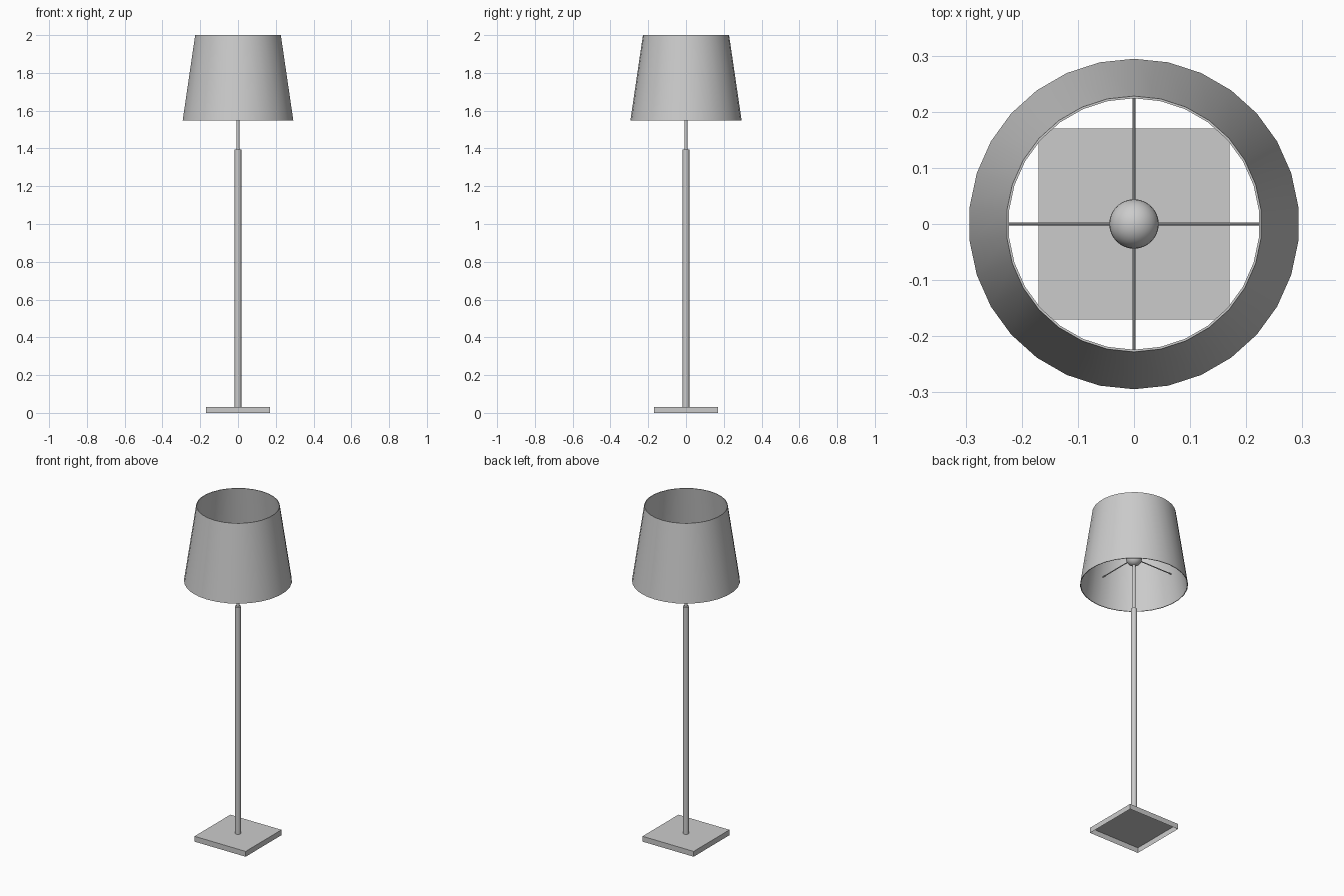
import bpy, bmesh, math
from mathutils import Matrix, Vector

cube = bpy.data.objects.get("Cube")
if cube:
    bpy.data.objects.remove(cube, do_unlink=True)

grey = bpy.data.materials.new("plain_grey")
grey.use_nodes = True
GREY = (0.6, 0.6, 0.6, 1.0)
grey.diffuse_color = GREY
grey.node_tree.nodes["Principled BSDF"].inputs["Base Color"].default_value = GREY


def finish(name, bm, smooth=True):
    bmesh.ops.recalc_face_normals(bm, faces=bm.faces)
    mesh = bpy.data.meshes.new(name)
    bm.to_mesh(mesh)
    bm.free()
    mesh.materials.append(grey)
    obj = bpy.data.objects.new(name, mesh)
    bpy.context.collection.objects.link(obj)
    if smooth:
        bpy.ops.object.select_all(action='DESELECT')
        obj.select_set(True)
        bpy.context.view_layer.objects.active = obj
        bpy.ops.object.shade_smooth_by_angle(angle=math.radians(40))
    return obj


def rod(name, start, end, radius, sides):
    """Capped cylinder between two points."""
    a, b = Vector(start), Vector(end)
    turn = (b - a).to_track_quat('Z', 'Y').to_matrix().to_4x4()
    bm = bmesh.new()
    bmesh.ops.create_cone(bm, cap_ends=True, segments=sides, radius1=radius,
                          radius2=radius, depth=(b - a).length,
                          matrix=Matrix.Translation((a + b) / 2) @ turn)
    return finish(name, bm)


# Base: shallow square tray, open underneath
BASE_TOP = 0.032
bm = bmesh.new()
bmesh.ops.create_cube(bm, size=1)
bmesh.ops.scale(bm, vec=(0.34, 0.34, BASE_TOP), verts=bm.verts)
bmesh.ops.translate(bm, vec=(0, 0, BASE_TOP / 2), verts=bm.verts)
underside = [f for f in bm.faces if f.calc_center_median().z < 0.001]
bmesh.ops.delete(bm, geom=underside, context='FACES_ONLY')
finish("base", bm, smooth=False)

# Stem: thick lower pole and thin upper pole
HUB_Z = 1.714
rod("lower_pole", (0, 0, BASE_TOP), (0, 0, 1.395), 0.0175, 24)
rod("upper_pole", (0, 0, 1.395), (0, 0, HUB_Z), 0.008, 16)

# Round hub
bm = bmesh.new()
bmesh.ops.create_uvsphere(bm, u_segments=32, v_segments=16, radius=0.044,
                          matrix=Matrix.Translation((0, 0, HUB_Z)))
finish("hub", bm)

# Four spokes carrying the shade
for i, side in enumerate(("left", "back", "right", "front")):
    angle = i * math.pi / 2
    tip = (0.266 * math.cos(angle), 0.266 * math.sin(angle), HUB_Z)
    rod(side + "_spoke", (0, 0, HUB_Z), tip, 0.003, 8)

# Shade: thin tapered wall, closed profile swept round the axis
SIDES = 30
profile = [(0.2945, 1.548), (0.228, 2.0), (0.224, 2.0), (0.2905, 1.548)]
bm = bmesh.new()
rings = []
for i in range(SIDES):
    a = 2 * math.pi * i / SIDES
    rings.append([bm.verts.new((r * math.sin(a), r * math.cos(a), z))
                  for r, z in profile])
for i, ring in enumerate(rings):
    after = rings[(i + 1) % SIDES]
    for j in range(len(profile)):
        k = (j + 1) % len(profile)
        bm.faces.new((ring[j], ring[k], after[k], after[j]))
finish("shade", bm)
